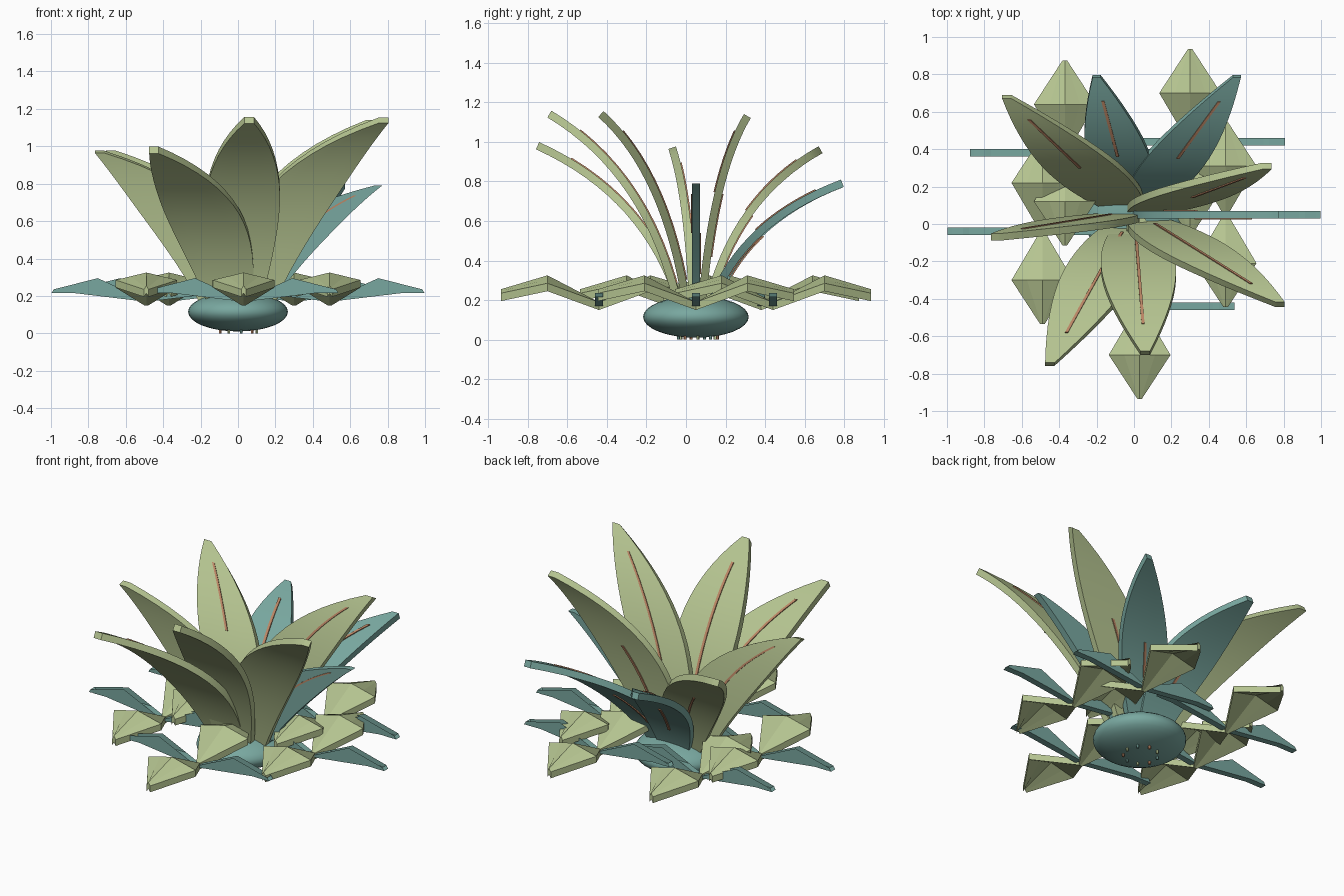
import bpy, bmesh, math
from mathutils import Vector

cube = bpy.data.objects.get("Cube")
if cube:
    bpy.data.objects.remove(cube, do_unlink=True)


def material(name, rgb):
    m = bpy.data.materials.new(name)
    m.use_nodes = True
    m.diffuse_color = (*rgb, 1)
    m.node_tree.nodes["Principled BSDF"].inputs["Base Color"].default_value = (*rgb, 1)
    return m


GREEN = material("sage green", (0.46, 0.55, 0.28))
TEAL = material("dusty teal", (0.19, 0.39, 0.35))
RIB = material("rust orange", (0.50, 0.24, 0.13))
X = Vector((1, 0, 0))
Z = Vector((0, 0, 1))
ACROSS = (-1, -0.5, 0, 0.5, 1)


def finish(bm, name, mat, smooth):
    bmesh.ops.recalc_face_normals(bm, faces=bm.faces)
    mesh = bpy.data.meshes.new(name)
    bm.to_mesh(mesh)
    bm.free()
    mesh.materials.append(mat)
    ob = bpy.data.objects.new(name, mesh)
    bpy.context.collection.objects.link(ob)
    if smooth:
        bpy.ops.object.select_all(action='DESELECT')
        ob.select_set(True)
        bpy.context.view_layer.objects.active = ob
        bpy.ops.object.shade_smooth_by_angle(angle=math.radians(40))
    return ob


def loft(name, stations, mat, smooth):
    """Solid strip through stations of (centre, half width, normal, half thickness, droop)."""
    bm = bmesh.new()
    rings = []
    for c, w, n, th, droop in stations:
        def point(s, side):
            return bm.verts.new(c + X * w * s + n * th * side - Z * droop * abs(s))
        rings.append([point(s, 1) for s in ACROSS] + [point(s, -1) for s in reversed(ACROSS)])
    for a, b in zip(rings, rings[1:]):
        for i in range(len(a)):
            j = (i + 1) % len(a)
            bm.faces.new((a[i], a[j], b[j], b[i]))
    bm.faces.new(rings[0])
    bm.faces.new(rings[-1])
    return finish(bm, name, mat, smooth)


def blade_width(t):
    rise = 0.12 + 0.08 * math.sin(min(t / 0.45, 1) * math.pi / 2)
    return rise if t < 0.45 else 0.025 + 0.175 * (1 - ((t - 0.45) / 0.55) ** 1.9)


def blade(name, tip, mat, scale):
    """Tall leaf arching from the bulb to its tip, with a raised rib."""
    tip = Vector(tip)
    out = Vector((tip.x, tip.y - 0.05, 0)).normalized()
    root = Vector((0, 0.05, 0.17)) + out * 0.09
    d = tip - root
    ctrl = root + Vector((d.x * 0.23, d.y * 0.23, d.z * 0.69))
    inward = 1 if d.y < 0 else -1

    def at(t):
        p = root * (1 - t) ** 2 + ctrl * 2 * t * (1 - t) + tip * t * t
        v = (ctrl - root) * (1 - t) + (tip - ctrl) * t
        return p, Vector((0, v.z, -v.y)).normalized() * inward

    body = []
    for i in range(17):
        p, n = at(i / 16)
        body.append((p, blade_width(i / 16) * scale, n, 0.02, 0))
    loft(name, body, mat, True)

    def rib(rib_name, t0, t1, side):
        strip = []
        for i in range(11):
            p, n = at(t0 + (t1 - t0) * i / 10)
            strip.append((p + n * side * 0.022, 0.008, n, 0.004, 0))
        loft(rib_name, strip, RIB, False)

    if d.y < -0.05:
        rib(name + "_rib", 0.1, 0.85, 1)
    else:
        rib(name + "_rib", 0.5, 0.87, 1)
        rib(name + "_outer_rib", 0.2, 0.5, -1)


# Tall blades
green_tips = [(-0.68, 0.68, 0.96), (0.71, 0.31, 1.13), (0.78, -0.43, 1.14),
              (0.06, -0.69, 1.14), (-0.45, -0.75, 0.98), (-0.74, -0.07, 0.97)]
teal_tips = [(-0.2, 0.79, 0.79), (0.55, 0.79, 0.79), (0.75, 0.05, 0.79)]
for i, tip in enumerate(green_tips):
    blade(f"green_blade_{i + 1}", tip, GREEN, 1.0)
for i, tip in enumerate(teal_tips):
    blade(f"teal_blade_{i + 1}", tip, TEAL, 0.85)


# Low offsets: four folded petals around each hub
def petal(name, hub, dx, dy, mat):
    wide = dy != 0
    n = Z if wide else Vector((0, 1, 0))
    crest, droop = (0.305, 0.04) if wide else (0.295, 0.075)
    path = [(0.0, 0.17, 0.012, 0), (0.26, crest, 0.165, droop), (0.495, 0.235, 0.012, 0.02)]
    stations = []
    for r, z, w, dr in path:
        centre = Vector((hub[0] + dx * r, hub[1] + dy * r, z))
        stations.append((centre, w, n, 0.02, dr))
    loft(name, stations, mat, False)


hubs = [(0.03, -0.44), (0.49, 0.05), (0.3, 0.44), (-0.37, 0.38), (-0.49, -0.04)]
for i, hub in enumerate(hubs):
    petal(f"offset_{i + 1}_front_petal", hub, 0, -1, GREEN)
    petal(f"offset_{i + 1}_back_petal", hub, 0, 1, GREEN)
    petal(f"offset_{i + 1}_left_petal", hub, 1, 0, TEAL)
    petal(f"offset_{i + 1}_right_petal", hub, -1, 0, TEAL)

# Bulb
bm = bmesh.new()
bmesh.ops.create_uvsphere(bm, u_segments=32, v_segments=16, radius=1)
for v in bm.verts:
    v.co = Vector((v.co.x * 0.267, v.co.y * 0.267 + 0.05, v.co.z * 0.105 + 0.115))
finish(bm, "bulb", TEAL, True)

# Root stubs under the bulb
for i in range(9):
    a = math.tau * i / 9
    bm = bmesh.new()
    bmesh.ops.create_cone(bm, cap_ends=True, segments=6, radius1=0.008, radius2=0.008, depth=0.04)
    bmesh.ops.translate(bm, verts=bm.verts,
                        vec=(0.1 * math.cos(a), 0.06 + 0.1 * math.sin(a), 0.02))
    finish(bm, f"root_stub_{i + 1}", (GREEN, TEAL, RIB)[i % 3], False)
